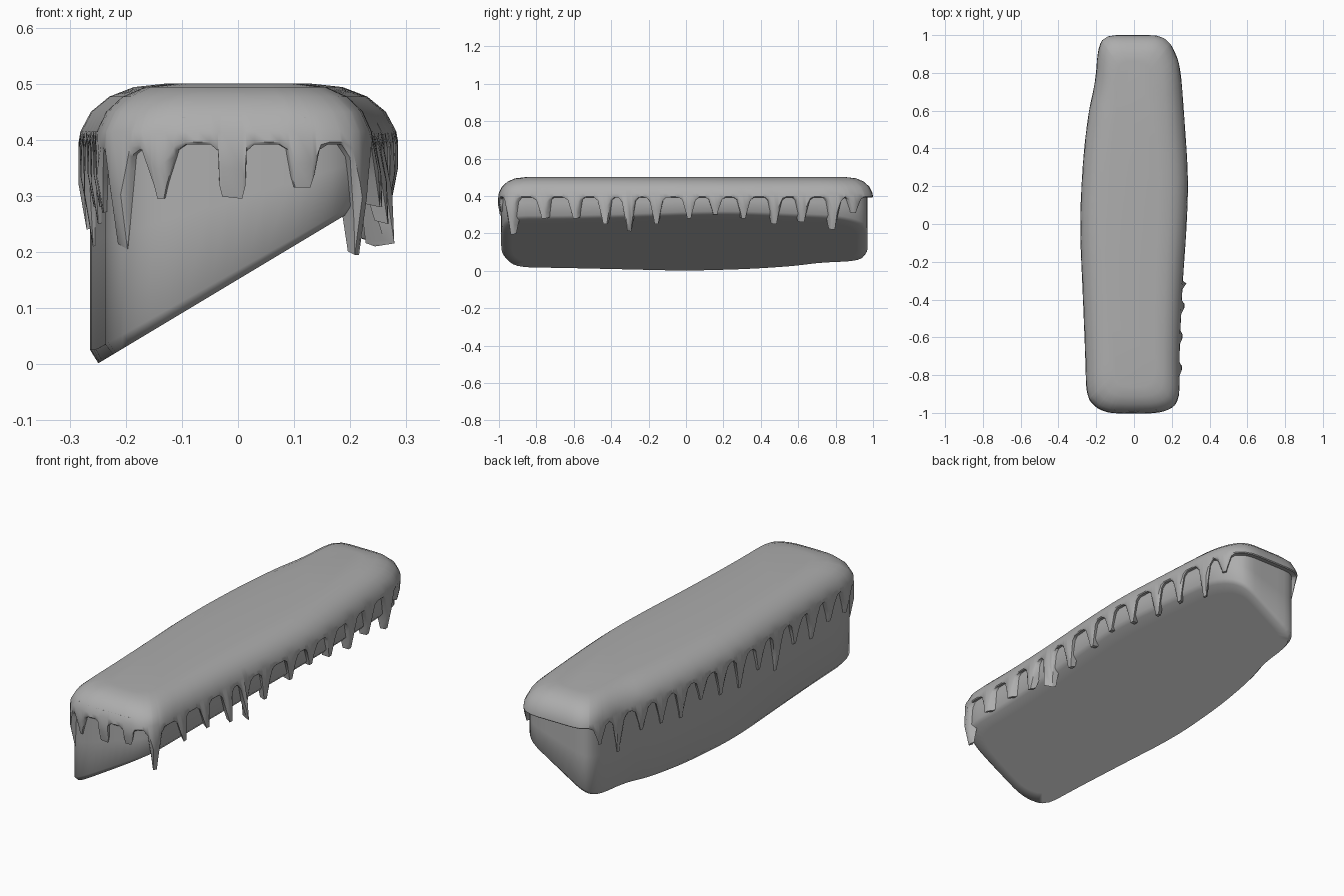
import bpy, bmesh
from mathutils import Vector

if "Cube" in bpy.data.objects:
    bpy.data.objects.remove(bpy.data.objects["Cube"])

# Plan outline of the ledge, from the back centre along the left side to the front and round
CONTROL = [(0, 1.0), (-.15, 1.0), (-.19, .94), (-.205, .75), (-.24, .6), (-.27, .35),
           (-.288, 0), (-.27, -.4), (-.258, -.7), (-.252, -.93), (-.16, -1.0), (0, -1.005),
           (.15, -1.0), (.242, -.95), (.24, -.7), (.255, -.35), (.28, 0), (.288, .25),
           (.264, .6), (.245, .84), (.2, .95), (.14, 1.0)]
GREY = bpy.data.materials.new("dull_grey")
GREY.diffuse_color = (.42, .42, .42, 1)
GREY.use_nodes = True
GREY.node_tree.nodes["Principled BSDF"].inputs["Base Color"].default_value = GREY.diffuse_color


def chaikin(pts):
    out = []
    for a, b in zip(pts, pts[1:] + pts[:1]):
        out += [a.lerp(b, .22), a.lerp(b, .78)]
    return out


path = chaikin(chaikin([Vector(p) for p in CONTROL]))
loop = path + path[:1]
lengths = [0.0]
for a, b in zip(loop, loop[1:]):
    lengths.append(lengths[-1] + (b - a).length)
TOTAL = lengths[-1]


def at(s):
    s %= TOTAL
    for i in range(len(path)):
        if s <= lengths[i + 1]:
            t = (s - lengths[i]) / max(lengths[i + 1] - lengths[i], 1e-6)
            return loop[i].lerp(loop[i + 1], t)
    return loop[0]


FINE = [TOTAL * i / 1200 for i in range(1200)]
FINE_PTS = [at(s) for s in FINE]


def nearest(x, y):
    p = Vector((x, y))
    return FINE[min(range(1200), key=lambda i: (FINE_PTS[i] - p).length)]


def make_object(name, rings, angle):
    bm = bmesh.new()
    rows = [[bm.verts.new(p) for p in ring] for ring in rings]
    n = len(rows[0])
    for lo, hi in zip(rows, rows[1:]):
        for i in range(n):
            j = (i + 1) % n
            bm.faces.new((lo[i], lo[j], hi[j], hi[i]))
    bm.faces.new(rows[0])
    bm.faces.new(rows[-1])
    bmesh.ops.recalc_face_normals(bm, faces=bm.faces[:])
    mesh = bpy.data.meshes.new(name)
    bm.to_mesh(mesh)
    bm.free()
    mesh.materials.append(GREY)
    ob = bpy.data.objects.new(name, mesh)
    bpy.context.collection.objects.link(ob)
    bpy.ops.object.select_all(action='DESELECT')
    ob.select_set(True)
    bpy.context.view_layer.objects.active = ob
    bpy.ops.object.shade_smooth_by_angle(angle=angle)


# Rock ledge: the outline extruded down to a slanted underside with a soft inner ring
def rock_point(p, drop, inset=0):
    x, y = p.x * .93, p.y * (.97 if p.y > 0 else .985)
    x, y = x * (1 - inset / .26), y * (1 - inset)
    low = max(0, .6 * (x + .252))
    return (x, y, low + (.44 - low) * drop)


make_object("rock_ledge", [[rock_point(p, t, d) for p in path]
                           for t, d in ((0, .06), (0, .015), (.06, 0), (.5, 0), (1, 0))], 1.1)

# Icicles: (x, y, tip height, half width, tip half width)
icicles = [(-.225, -.965, .205, .05, .012), (-.145, -1, .295, .05, .006),
           (-.01, -1, .295, .04, .018), (.12, -1, .315, .045, .014)]
right = [(-.95, .195), (-.77, .28), (-.6, .28), (-.44, .25), (-.31, .21), (-.16, .25), (.02, .28),
         (.16, .3), (.31, .28), (.48, .25), (.63, .26), (.8, .22), (.92, .31)]
left = [(.93, .3), (.8, .22), (.66, .28), (.53, .27), (.4, .25), (.26, .29), (.12, .26),
        (-.02, .24), (-.17, .27), (-.31, .21), (-.46, .28), (-.6, .25), (-.74, .28), (-.87, .27)]
icicles += [(.25, y, z, .055, .01) for y, z in right]
icicles += [(-.25, y, z, .06, .008) for y, z in left]
BASE = .392
drips = []
for x, y, tip, w, tw in icicles:
    c = nearest(x, y)
    depth = BASE - tip
    steps = [(-w, 0), (-w * .65, .12), (-tw - .006, .75), (-tw, 1),
             (tw, 1), (tw + .006, .75), (w * .65, .12), (w, 0)]
    drips.append([(c + o, BASE - depth * k) for o, k in steps])


def bottom(s):
    z = BASE
    for d in drips:
        for (s0, z0), (s1, z1) in zip(d, d[1:]):
            if s0 <= s <= s1:
                z = min(z, z0 + (z1 - z0) * (s - s0) / max(s1 - s0, 1e-6))
    return z


stops = sorted([s for d in drips for s, _ in d] + [TOTAL * i / 110 for i in range(110)])
samples = [stops[0]]
for s in stops:
    if s - samples[-1] > .0015:
        samples.append(s)


# Snow cap: rounded top, skirt running down into the icicles, then the inner wall
def cap_ring(inset, height):
    ring = []
    for s in samples:
        p, b = at(s), bottom(s)
        d = inset(b) if callable(inset) else inset
        z = height(b) if callable(height) else height
        flare = .2 * max(0, BASE - z) if p.x > 0 and -.86 < p.y < -.3 else 0
        ring.append((p.x * (1 - d / .26) + flare, p.y * (1 - d), z))
    return ring


def thickness(b):
    return .05 - .1 * (BASE - b)


make_object("snow_cap", [
    cap_ring(.14, .5), cap_ring(.09, .494), cap_ring(.05, .477), cap_ring(.02, .45),
    cap_ring(.003, .415),
    cap_ring(0, lambda b: .4 + (b - .4) * .5),
    cap_ring(lambda b: .004 + .06 * (BASE - b), lambda b: b),
    cap_ring(thickness, lambda b: b + .006),
    cap_ring(.055, .42)], .8)
